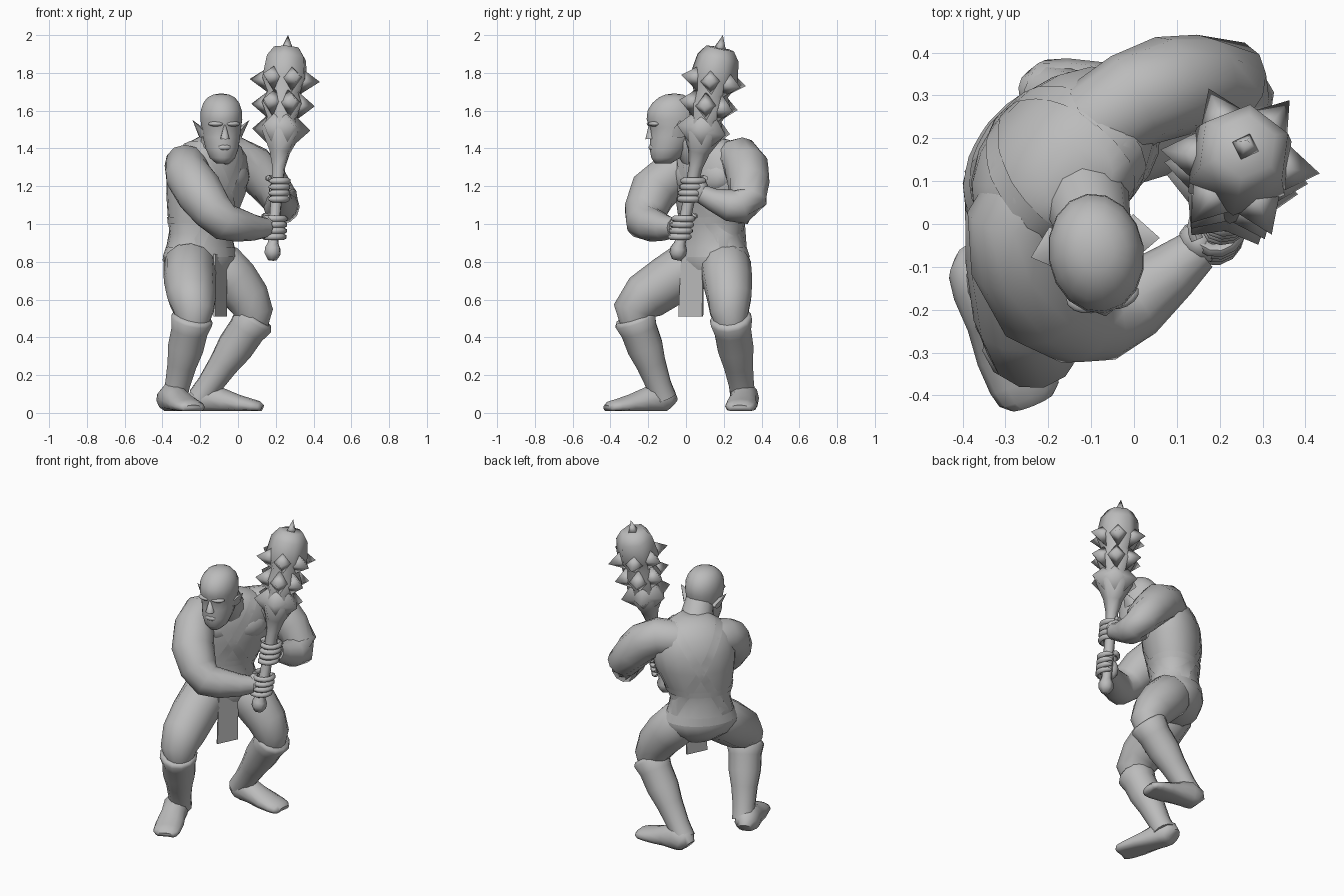
import bpy, bmesh
from math import sin, cos, pi, radians
from mathutils import Vector, Matrix
from mathutils.bvhtree import BVHTree

default_cube = bpy.data.objects.get("Cube")
if default_cube:
    bpy.data.objects.remove(default_cube)

grey = bpy.data.materials.new("plain_grey")
grey.use_nodes = True
grey.diffuse_color = (.5, .5, .5, 1)
grey.node_tree.nodes["Principled BSDF"].inputs["Base Color"].default_value = (.5, .5, .5, 1)

UP = Vector((0, 0, 1))
BODY_WIDE = Vector((.71, .70, 0)).normalized()    # towards the left shoulder
BODY_FRONT = BODY_WIDE.cross(UP)                  # where the chest faces


def finish(name, bm, angle=60):
    """Turn a bmesh into a shaded object."""
    bmesh.ops.recalc_face_normals(bm, faces=bm.faces)
    mesh = bpy.data.meshes.new(name)
    bm.to_mesh(mesh)
    bm.free()
    mesh.materials.append(grey)
    obj = bpy.data.objects.new(name, mesh)
    bpy.context.collection.objects.link(obj)
    bpy.ops.object.select_all(action='DESELECT')
    obj.select_set(True)
    bpy.context.view_layer.objects.active = obj
    bpy.ops.object.shade_smooth_by_angle(angle=radians(angle))
    return obj


def loft(name, stations, side=BODY_WIDE, sides=12, angle=60, level=False):
    """Skin elliptical rings; a station is (x, y, z, half width[, half depth])."""
    bm = bmesh.new()
    centres = [Vector(s[:3]) for s in stations]
    rings = []
    for i, station in enumerate(stations):
        before, after = centres[max(i - 1, 0)], centres[min(i + 1, len(centres) - 1)]
        tangent = UP if level else (after - before).normalized()
        across = (side - tangent * side.dot(tangent)).normalized()
        deep = tangent.cross(across)
        ring = []
        for k in range(sides):
            turn = 2 * pi * k / sides
            point = centres[i] + across * station[3] * cos(turn) + deep * station[-1] * sin(turn)
            point.z = max(point.z, .01)
            ring.append(bm.verts.new(point))
        rings.append(ring)
    for low, high in zip(rings, rings[1:]):
        for k in range(sides):
            j = (k + 1) % sides
            bm.faces.new((low[k], low[j], high[j], high[k]))
    bm.faces.new(rings[0])
    bm.faces.new(rings[-1])
    return finish(name, bm, angle)


def ball(name, place, size, spin=0.0):
    bm = bmesh.new()
    shape = (Matrix.Translation(place) @ Matrix.Rotation(spin, 4, 'Z')
             @ Matrix.Diagonal((*size, 1)))
    bmesh.ops.create_uvsphere(bm, u_segments=12, v_segments=8, radius=1, matrix=shape)
    return finish(name, bm)


def spike(bm, base, tip, radius, sides=4, flat=1.0):
    """Add a pyramid from base to tip."""
    axis = tip - base
    shape = (Matrix.Translation((base + tip) / 2) @ axis.to_track_quat('Z', 'Y').to_matrix().to_4x4()
             @ Matrix.Diagonal((1, flat, 1, 1)))
    bmesh.ops.create_cone(bm, cap_ends=True, segments=sides, radius1=radius, radius2=0,
                          depth=axis.length, matrix=shape)


# Torso and pelvis
torso = loft("torso", [
    (-.18, .14, .68, .11, .09), (-.20, .14, .74, .19, .14), (-.20, .14, .81, .228, .167),
    (-.20, .14, .87, .20, .16), (-.20, .135, .95, .18, .145), (-.19, .14, 1.04, .205, .155),
    (-.17, .15, 1.16, .24, .175), (-.16, .15, 1.27, .255, .175), (-.15, .14, 1.36, .23, .155),
    (-.14, .13, 1.42, .165, .12), (-.13, .11, 1.46, .085, .075)], sides=18, level=True)
loft("neck", [(-.13, .11, 1.32, .11), (-.11, .05, 1.4, .10), (-.09, -.02, 1.5, .085)])
for label, sign in (("left", 1), ("right", -1)):
    chest = Vector((-.16, .15, 1.25)) + BODY_WIDE * .10 * sign + BODY_FRONT * .105
    ball(label + "_chest_muscle", chest, (.11, .06, .085), radians(44.6 + 14 * sign))

# Harness and belt wrapped onto the torso
bark = bmesh.new()
bark.from_mesh(torso.data)
torso_tree = BVHTree.FromBMesh(bark)
bark.free()


def strap(name, centre, normal, width, steps=36):
    """Lay a thin closed band on the torso, in the plane across the normal."""
    normal = normal.normalized()
    first = BODY_FRONT
    second = normal.cross(first).normalized()
    bm = bmesh.new()
    pairs = []
    for k in range(steps):
        out = first * cos(2 * pi * k / steps) + second * sin(2 * pi * k / steps)
        pair = []
        for edge in (-width / 2, width / 2):
            origin = centre + normal * edge
            hit = torso_tree.ray_cast(origin + out, -out)[0] or origin + out * .15
            pair.append(bm.verts.new(hit + out * .005))
        pairs.append(pair)
    for k, pair in enumerate(pairs):
        other = pairs[(k + 1) % steps]
        bm.faces.new((pair[0], other[0], other[1], pair[1]))
    finish(name, bm)


harness_centre = Vector((-.17, .14, 1.17))
strap("left_shoulder_strap", harness_centre, BODY_WIDE - UP * .55, .05)
strap("right_shoulder_strap", harness_centre, BODY_WIDE + UP * .55, .05)
strap("rib_band", Vector((-.19, .14, 1.02)), UP, .035)
strap("belt", Vector((-.20, .14, .85)), UP, .05)

# Loincloth
cloth = bmesh.new()
bmesh.ops.create_cube(cloth, size=1, matrix=Matrix.Translation((-.095, .035, .675))
                      @ Matrix.Rotation(radians(62), 4, 'Z') @ Matrix.Diagonal((.13, .012, .33, 1)))
for vert in cloth.verts:
    if vert.co.z < .6:
        vert.co.y += (vert.co.y - .035) * .1 - .01
finish("loincloth", cloth, 30)

# Head, with its own facing
head_pivot = Vector((-.088, -.07, 0))
head_turn = Matrix.Rotation(radians(8.6), 3, 'Z')
head_side = head_turn @ Vector((1, 0, 0))


def on_head(x, y, z):
    """Place a point given sideways from the face middle, with y and z as seen from the side."""
    return head_pivot + head_turn @ Vector((x, y + .07, z))


# Each entry: height, front, back, half width
skull = [(1.32, -.165, -.08, .035), (1.35, -.185, -.03, .068), (1.40, -.195, .01, .088),
         (1.46, -.19, .045, .10), (1.51, -.193, .062, .106), (1.555, -.21, .072, .112),
         (1.60, -.205, .07, .11), (1.64, -.18, .05, .097), (1.67, -.145, .02, .073),
         (1.685, -.11, -.015, .042), (1.69, -.075, -.05, .012)]
loft("head", [(*on_head(0, (front + back) / 2, z), half, (back - front) / 2)
              for z, front, back, half in skull], head_side, 16, level=True)
nose = bmesh.new()
spike(nose, on_head(0, -.19, 1.45), on_head(0, -.195, 1.54), .027, 6)
finish("nose", nose)
ball("lips", on_head(0, -.175, 1.405), (.04, .025, .018), radians(8.6))
for label, sign in (("left", 1), ("right", -1)):
    ball(label + "_brow", on_head(sign * .045, -.178, 1.53), (.042, .025, .014),
         radians(8.6 + 18 * sign))
    ear = bmesh.new()
    spike(ear, on_head(sign * .09, -.045, 1.475), on_head(sign * .152, -.055, 1.55), .055, 8, .5)
    finish(label + "_ear", ear)

# Arms
loft("left_arm", [
    (-.09, .23, 1.33, .11), (0, .29, 1.345, .115), (.08, .32, 1.30, .12), (.155, .33, 1.22, .112),
    (.222, .33, 1.13, .10), (.232, .30, 1.09, .095), (.23, .23, 1.10, .085),
    (.225, .14, 1.13, .06), (.225, .08, 1.16, .05)], UP)
loft("right_arm", [
    (-.24, .08, 1.31, .10), (-.275, .01, 1.31, .115), (-.265, -.075, 1.26, .122),
    (-.205, -.175, 1.17, .128), (-.135, -.217, 1.07, .112), (-.07, -.22, 1.01, .10),
    (0, -.18, .995, .09), (.09, -.11, .98, .068), (.15, -.06, .98, .052)], UP)

# Spiked club
grip_end, club_tip = Vector((.18, -.05, .81)), Vector((.265, .195, 2))
club_axis = (club_tip - grip_end).normalized()
CLUB_TWIST = radians(-8)


def along(z):
    """Point on the club axis at a height."""
    return grip_end.lerp(club_tip, (z - grip_end.z) / (club_tip.z - grip_end.z))


club_profile = [(.81, .025), (.84, .045), (.87, .045), (.90, .03), (1.15, .032), (1.30, .037),
                (1.38, .058), (1.48, .11), (1.555, .085), (1.63, .122), (1.69, .094),
                (1.76, .13), (1.88, .112), (1.93, .075)]
loft("club", [(*along(z), radius) for z, radius in club_profile],
     Vector((-sin(CLUB_TWIST), cos(CLUB_TWIST), 0)), 6, 75)
spikes = bmesh.new()
for height, reach in ((1.5, .155), (1.63, .17), (1.76, .188)):
    for k in range(6):
        turn = pi / 3 * (k + .5) + pi / 2 + CLUB_TWIST
        out = Vector((cos(turn), sin(turn), 0))
        out = (out - club_axis * out.dot(club_axis)).normalized()
        spike(spikes, along(height) + out * .07, along(height) + out * reach, .08)
spike(spikes, along(1.91), club_tip, .042)
finish("club_spikes", spikes, 120)

# Hands, with fingers curled around the grip
for label, height, palm, direction in (("left", 1.18, 80, -1), ("right", .98, 215, 1)):
    facing = Vector((cos(radians(palm)), sin(radians(palm)), 0))
    ball(label + "_palm", along(height) + facing * .052, (.042, .052, .066), radians(palm))
    for finger in range(5):
        thumb = finger == 4
        start, sweep = (palm, -130) if thumb else (palm + 10 * direction, 215)
        z = height + (.062 if thumb else (finger - 1.5) * .032)
        curl = []
        for step in range(9):
            turn = radians(start + direction * sweep * step / 8)
            spot = along(z) + Vector((cos(turn), sin(turn), 0)) * (.06 - .0015 * step)
            curl.append((*spot, .017 if step < 8 else .009))
        loft(label + ("_thumb" if thumb else "_finger"), curl, UP, 6)

# Thighs
loft("left_thigh", [(-.15, .20, .83, .10), (-.10, .21, .78, .135), (-.02, .22, .70, .132),
                    (.05, .23, .61, .12), (.085, .23, .53, .105), (.08, .24, .46, .08)])
loft("right_thigh", [(-.23, .10, .83, .10), (-.255, .03, .78, .14), (-.255, -.09, .70, .138),
                     (-.245, -.215, .615, .13), (-.235, -.28, .54, .11), (-.24, -.265, .46, .08)])


# Boots: flared shaft and foot
def boot(label, knee, ankle, heel, toe):
    knee, ankle, heel, toe = map(Vector, (knee, ankle, heel, toe))
    shaft = [(0, .10), (.05, .114), (.2, .10), (.45, .098), (.7, .08), (1, .068), (1.2, .07)]
    loft(label + "_boot_shaft", [(*knee.lerp(ankle, t), radius) for t, radius in shaft])
    side = (toe - heel).normalized().cross(UP)
    # Each entry: share of length, half width, half height
    sole = [(0, .045, .05), (.06, .07, .075), (.2, .078, .09), (.42, .076, .07), (.65, .085, .052),
            (.85, .083, .04), (.95, .075, .034), (1, .055, .024)]
    loft(label + "_boot_foot", [(*(heel.lerp(toe, t) + UP * (high * .85)), wide, high)
                                for t, wide, high in sole], side)


boot("left", (.095, .235, .51), (-.15, .293, .15), (-.235, .315, 0), (.127, .285, 0))
boot("right", (-.24, -.275, .51), (-.32, -.145, .15), (-.375, -.08, 0), (-.238, -.415, 0))
